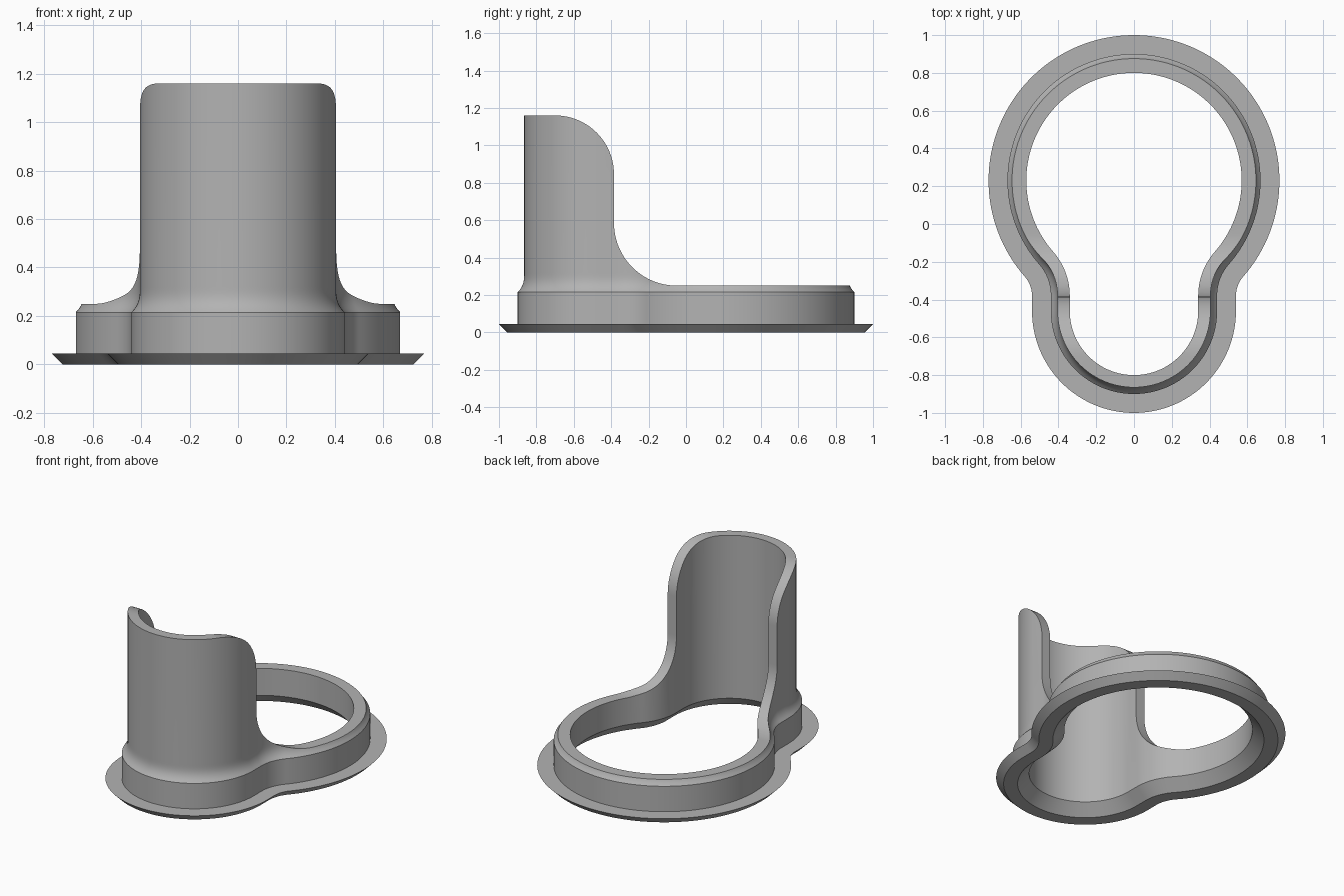
import bpy, bmesh
from math import sin, cos, pi, atan2, hypot

if "Cube" in bpy.data.objects:
    bpy.data.objects.remove(bpy.data.objects["Cube"], do_unlink=True)

# Keyhole plan: large ring, small front ring, concave blends between them
BIG_Y, BIG_R = 0.23, 0.57
SMALL_Y, SMALL_R = -0.46, 0.34
BLEND_X, BLEND_Y, BLEND_R = 0.694, -0.38, 0.354
TOP = 1.16


def arc(cx, cy, r, start, end, n):
    return [(cx + r * cos(start + (end - start) * i / n),
             cy + r * sin(start + (end - start) * i / n)) for i in range(n + 1)]


def outline(d):
    """Keyhole loop pushed outward by d."""
    tangent = atan2(BLEND_Y - BIG_Y, BLEND_X)
    half = arc(0, BIG_Y, BIG_R + d, pi / 2, tangent, 60)
    half += arc(BLEND_X, BLEND_Y, BLEND_R - d, pi + tangent, pi, 16)[1:]
    half += arc(0, SMALL_Y, SMALL_R + d, 0, -pi / 2, 32)
    return half + [(-x, y) for x, y in half[-2:0:-1]]


def make_object(name, bm):
    bmesh.ops.recalc_face_normals(bm, faces=bm.faces)
    mesh = bpy.data.meshes.new(name)
    bm.to_mesh(mesh)
    bm.free()
    obj = bpy.data.objects.new(name, mesh)
    bpy.context.collection.objects.link(obj)
    return obj


# Wall section as (outward offset, height), with a flared foot and a flange
flare = [(0.065 + 0.035 * (1 - t / 8) ** 3, 0.215 + 0.105 * t / 8) for t in range(8, -1, -1)]
section = [(0, 0.07), (0, TOP), (0.065, TOP)] + flare
section += [(0.1, 0.045), (0.2, 0.045), (0.155, 0), (0.07, 0)]

bm = bmesh.new()
rings = [[bm.verts.new((x, y, z)) for x, y in outline(d)] for d, z in section]
for k, lower in enumerate(rings):
    upper = rings[(k + 1) % len(rings)]
    for i in range(len(lower)):
        j = (i + 1) % len(lower)
        bm.faces.new((lower[i], lower[j], upper[j], upper[i]))
collar = make_object("flanged_collar", bm)

# Side profile of the material removed behind the tall front shield
profile = [(1.3, 1.4), (1.3, 0.25)]
profile += arc(-0.05, 0.585, 0.335, -pi / 2, -pi, 24)
profile += arc(-0.70, 0.845, 0.315, 0, pi / 2, 24)
profile += [(-0.70, 1.4)]
bm = bmesh.new()
face = bm.faces.new([bm.verts.new((-1, y, z)) for y, z in profile])
moved = bmesh.ops.extrude_face_region(bm, geom=[face])["geom"]
bmesh.ops.translate(bm, vec=(2, 0, 0),
                    verts=[v for v in moved if isinstance(v, bmesh.types.BMVert)])
cutter = make_object("shield_cutter", bm)
cutter.hide_render = True

# Cut the shield, then drop the cutter
cut = collar.modifiers.new("cut", "BOOLEAN")
cut.operation = "DIFFERENCE"
cut.solver = "EXACT"
cut.object = cutter
bpy.ops.object.select_all(action="DESELECT")
bpy.context.view_layer.objects.active = collar
collar.select_set(True)
bpy.ops.object.modifier_apply(modifier=cut.name)
bpy.data.objects.remove(cutter, do_unlink=True)

# Plain grey finish
grey = bpy.data.materials.new("plain_grey")
grey.use_nodes = True
color = (0.45, 0.45, 0.45, 1)
grey.diffuse_color = color
grey.node_tree.nodes["Principled BSDF"].inputs["Base Color"].default_value = color
collar.data.materials.clear()
collar.data.materials.append(grey)
bpy.ops.object.shade_smooth_by_angle(angle=pi / 6)
